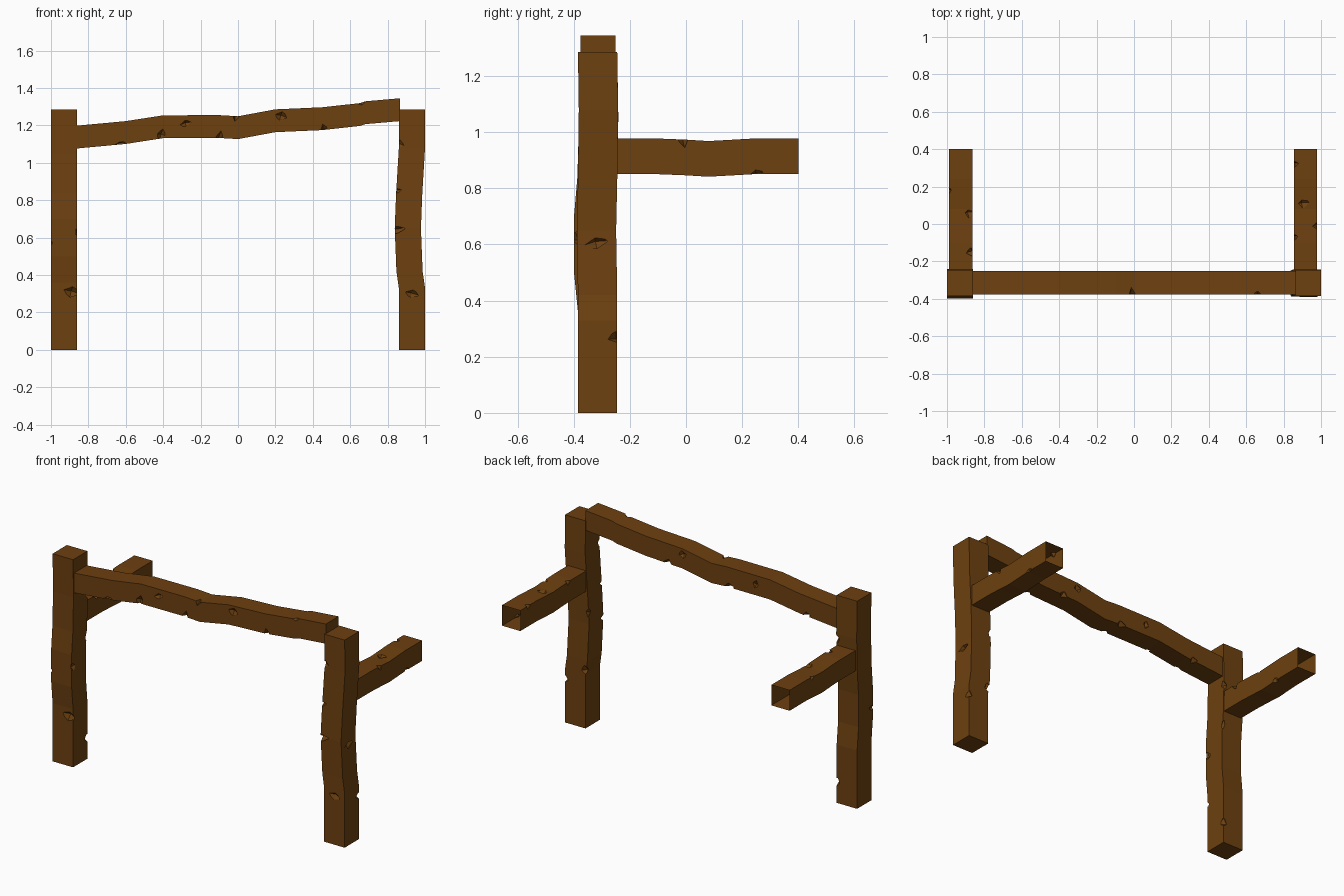
import bpy, bmesh
from mathutils import Vector, Matrix, Euler

if "Cube" in bpy.data.objects:
    bpy.data.objects.remove(bpy.data.objects["Cube"])

wood = bpy.data.materials.new("wood")
wood.diffuse_color = (0.155, 0.052, 0.005, 1)
wood.use_nodes = True
wood.node_tree.nodes["Principled BSDF"].inputs["Base Color"].default_value = wood.diffuse_color


def make_object(name, bm):
    mesh = bpy.data.meshes.new(name)
    bm.to_mesh(mesh)
    bm.free()
    ob = bpy.data.objects.new(name, mesh)
    bpy.context.collection.objects.link(ob)
    return ob


def timber(name, path, u, v, chips, open_end=False):
    """Sweep a rectangle (half sides u, v) along path, then gouge out chips."""
    u, v = Vector(u), Vector(v)
    bm = bmesh.new()
    rings = [[bm.verts.new(Vector(p) + a * u + b * v)
              for a, b in ((-1, -1), (1, -1), (1, 1), (-1, 1))] for p in path]
    for r, s in zip(rings, rings[1:]):
        for i in range(4):
            j = (i + 1) % 4
            bm.faces.new((r[i], r[j], s[j], s[i]))
    bm.faces.new(rings[0])
    bm.faces.new(rings[-1])
    bmesh.ops.recalc_face_normals(bm, faces=bm.faces[:])
    ob = make_object(name, bm)

    # gouge cutters: slightly tilted octahedra
    cb = bmesh.new()
    for k, (x, y, z, sx, sy, sz) in enumerate(chips):
        m = (Matrix.Translation((x, y, z)) @ Euler((0.2, 0.25 * (-1) ** k, 0.15)).to_matrix().to_4x4()
             @ Matrix.Diagonal((sx, sy, sz, 1)))
        bmesh.ops.create_uvsphere(cb, u_segments=4, v_segments=2, radius=1, matrix=m)
    cutter = make_object(name + "_chips", cb)
    cutter.hide_render = True
    mod = ob.modifiers.new("chips", "BOOLEAN")
    mod.operation, mod.solver, mod.object = "DIFFERENCE", "EXACT", cutter
    dg = bpy.context.evaluated_depsgraph_get()
    mesh = bpy.data.meshes.new_from_object(ob.evaluated_get(dg))
    ob.modifiers.clear()
    ob.data = mesh
    bpy.data.objects.remove(cutter)

    # rails are open at the back end
    if open_end:
        bm = bmesh.new()
        bm.from_mesh(mesh)
        end = path[-1][1]
        bmesh.ops.delete(bm, geom=[f for f in bm.faces if all(abs(w.co.y - end) < 1e-4 for w in f.verts)],
                         context="FACES_ONLY")
        bm.to_mesh(mesh)
        bm.free()
    mesh.materials.clear()
    mesh.materials.append(wood)
    return ob


# front posts, gently bent
F, B = -0.385, -0.245
left = [(0, 0, 0), (.36, 0, 0), (.5, 0, -.014), (.7, 0, -.014), (.84, 0, -.002), (1.05, 0, .004), (1.285, 0, 0)]
right = [(0, 0, 0), (.33, 0, 0), (.42, -.013, 0), (.65, -.022, -.004), (.83, -.015, 0), (1.08, 0, .003), (1.285, 0, 0)]
timber("left_post", [(-.93 + dx, -.315 + dy, z) for z, dx, dy in left], (.07, 0, 0), (0, .07, 0), [
    (-.89, F, .31, .055, .025, .035), (-.86, B, .13, .025, .03, .035),
    (-1, F, .57, .012, .03, .02), (-.86, F, .62, .015, .03, .04),
    (-.86, B, 1.02, .03, .02, .035), (-.86, B, .75, .02, .02, .06)])
timber("right_post", [(.93 + dx, -.315 + dy, z) for z, dx, dy in right], (.07, 0, 0), (0, .07, 0), [
    (.93, F, .3, .05, .02, .025), (1, B, .27, .025, .045, .025),
    (.98, -.32, .605, .022, .05, .025), (.85, F, .64, .08, .025, .022),
    (.86, F, 1.1, .03, .02, .035), (.85, F, .85, .03, .02, .015),
    (.86, B, .36, .03, .03, .035), (.84, B, .72, .02, .03, .04)])

# sloping crossbeam
beam = [(-.87, 1.137), (-.6, 1.162), (-.4, 1.193), (-.1, 1.194), (0, 1.188), (.2, 1.225),
        (.45, 1.236), (.65, 1.258), (.68, 1.268), (.865, 1.284)]
FB, BB = -.376, -.252
timber("crossbeam", [(x, -.314, z) for x, z in beam], (0, .062, 0), (0, 0, .061), [
    (-.41, FB, 1.15, .025, .02, .045), (-.63, FB, 1.102, .04, .02, .012),
    (-.1, FB, 1.135, .02, .025, .05), (-.28, FB, 1.21, .04, .018, .02),
    (.23, FB, 1.25, .04, .02, .03), (.46, FB, 1.18, .02, .02, .04),
    (-.01, FB, 1.249, .018, .045, .03), (.66, FB, 1.32, .025, .02, .012),
    (.2, BB, 1.25, .03, .02, .03), (-.3, BB, 1.2, .02, .02, .035),
    (-.12, BB, 1.133, .04, .03, .03), (.3, BB, 1.17, .03, .03, .03),
    (-.65, BB, 1.1, .03, .03, .025)])

# side rails running back from each post
sag = [(-.25, 0), (-.1, 0), (.0, -.004), (.08, -.009), (.24, 0), (.4, 0)]
T, L = .976, .852
for name, x, chips in (
        ("left_rail", -.927, [(-.885, .06, T, .035, .03, .02), (-.87, -.15, T, .035, .025, .03),
                              (-.99, .18, T, .015, .02, .03), (-.865, .2, L, .02, .03, .02)]),
        ("right_rail", .917, [(.9, .11, T, .045, .03, .02), (.855, .32, T, .03, .02, .025),
                              (.98, -.01, T, .03, .02, .04), (.855, -.07, T, .025, .02, .03),
                              (.98, .25, L, .012, .03, .02)])):
    timber(name, [(x, y, .914 + dz) for y, dz in sag], (.0625, 0, 0), (0, 0, .0635), chips, True)
